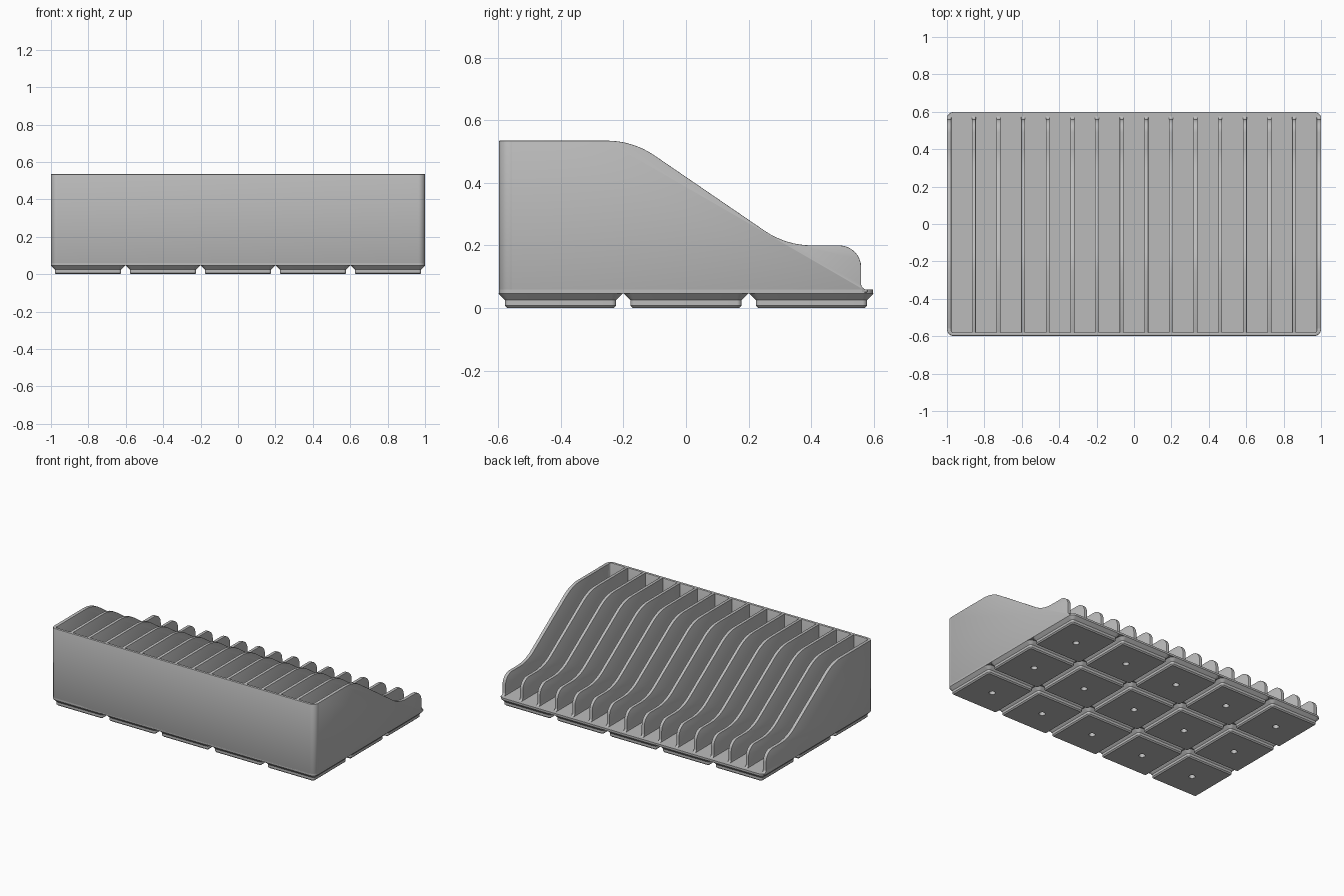
import bpy
import bmesh
from math import radians, pi, tan, sin, cos
from mathutils import Vector

if "Cube" in bpy.data.objects:
    bpy.data.objects.remove(bpy.data.objects["Cube"])

grey = bpy.data.materials.new("light_grey_plastic")
grey.use_nodes = True
grey.diffuse_color = (0.5, 0.5, 0.5, 1)
grey.node_tree.nodes["Principled BSDF"].inputs["Base Color"].default_value = (0.5, 0.5, 0.5, 1)

WIDTH, DEPTH, HEIGHT = 1.0, 0.598, 0.535   # half width, half depth, full height
FLOOR, FOOT_TOP, PITCH = 0.059, 0.0455, 0.401
STEPS = 8


def rounded(points):
    """Closed 2D outline from (u, v, radius) corners."""
    out = []
    for i, (u, v, r) in enumerate(points):
        p = Vector((u, v))
        if r == 0:
            out.append(p)
            continue
        a = (Vector(points[i - 1][:2]) - p).normalized()
        b = (Vector(points[(i + 1) % len(points)][:2]) - p).normalized()
        half = a.angle(b) / 2
        centre = p + (a + b).normalized() * (r / sin(half))
        start = p + a * (r / tan(half)) - centre
        end = p + b * (r / tan(half)) - centre
        sweep = start.angle(end) * (1 if start.x * end.y > start.y * end.x else -1)
        for k in range(STEPS + 1):
            t = sweep * k / STEPS
            out.append(centre + Vector((start.x * cos(t) - start.y * sin(t),
                                        start.x * sin(t) + start.y * cos(t))))
    return out


def rounded_rect(hx, hy, r):
    return rounded([(hx, hy, r), (-hx, hy, r), (-hx, -hy, r), (hx, -hy, r)])


def loft(name, loops, bevel=0):
    """Skin matching 3D loops, cap both ends and soften hard edges."""
    bm = bmesh.new()
    rings = [[bm.verts.new(p) for p in loop] for loop in loops]
    n = len(rings[0])
    for low, high in zip(rings, rings[1:]):
        for i in range(n):
            j = (i + 1) % n
            bm.faces.new((low[i], low[j], high[j], high[i]))
    bm.faces.new(rings[0][::-1])
    bm.faces.new(rings[-1])
    bmesh.ops.recalc_face_normals(bm, faces=bm.faces)
    if bevel:
        hard = [e for e in bm.edges if e.calc_face_angle(0) > radians(40)]
        bmesh.ops.bevel(bm, geom=hard, offset=bevel, segments=2, profile=0.5,
                        affect='EDGES', clamp_overlap=True)
    mesh = bpy.data.meshes.new(name)
    bm.to_mesh(mesh)
    bm.free()
    mesh.materials.append(grey)
    obj = bpy.data.objects.new(name, mesh)
    bpy.context.collection.objects.link(obj)
    bpy.ops.object.select_all(action='DESELECT')
    obj.select_set(True)
    bpy.context.view_layer.objects.active = obj
    bpy.ops.object.shade_smooth_by_angle(angle=radians(30))
    return obj


def at_height(outline, z):
    return [(p.x, p.y, z) for p in outline]


# Floor plate
plate = rounded_rect(WIDTH, DEPTH, 0.036)
loft("floor_plate", [at_height(plate, FOOT_TOP), at_height(plate, FLOOR)])

# Tall front wall with rounded outer corners
inner_x, inner_y, wrap_y = WIDTH - 0.023, -DEPTH + 0.018, -0.555
wall = rounded([(-WIDTH, wrap_y, 0), (-WIDTH, -DEPTH, 0.036),
                (WIDTH, -DEPTH, 0.036), (WIDTH, wrap_y, 0),
                (inner_x, wrap_y, 0), (inner_x, inner_y, 0.012),
                (-inner_x, inner_y, 0.012), (-inner_x, wrap_y, 0)])
loft("front_wall", [at_height(wall, 0.05), at_height(wall, HEIGHT)], 0.003)


# Side walls and dividers share one swooping profile
def swoop(start_y):
    return rounded([(start_y, 0.05, 0), (start_y, HEIGHT, 0), (-0.17, HEIGHT, 0.27),
                    (0.32, 0.2, 0.27), (0.56, 0.2, 0.07), (0.56, FLOOR, 0.018),
                    (0.58, FLOOR, 0), (0.58, 0.05, 0)])


def fin(name, x, thick, start_y):
    outline = swoop(start_y)
    return loft(name, [[(x + s * thick / 2, p.x, p.y) for p in outline] for s in (-1, 1)], 0.004)


for side, name in ((-1, "right_wall"), (1, "left_wall")):
    fin(name, side * (WIDTH - 0.0115), 0.023, -0.564)
spacing = 2 * (WIDTH - 0.012) / 15
for i in range(1, 15):
    fin(f"divider_{i}", -WIDTH + 0.012 + i * spacing, 0.021, inner_y - 0.008)

# Stepped feet, each with a small blind hole in the middle
count = 4 * (STEPS + 1)
hole = [Vector((0.02 * cos(2 * pi * (i + 0.5) / count),
                0.02 * sin(2 * pi * (i + 0.5) / count))) for i in range(count)]
sections = [(0.17, 0, 0.008), (0.1777, 0.0077, 0.0153),
            (0.1777, 0.025, 0.0153), (0.198, FOOT_TOP, 0.036)]
loops = [at_height(hole, 0.03), at_height(hole, 0)]
loops += [at_height(rounded_rect(h, h, r), z) for h, z, r in sections]
foot = loft("foot", loops)
for col in range(-2, 3):
    for row in range(-1, 2):
        if col or row:
            copy = foot.copy()
            copy.name = f"foot_{col + 3}_{row + 2}"
            copy.location = (col * PITCH, row * PITCH, 0)
            bpy.context.collection.objects.link(copy)
